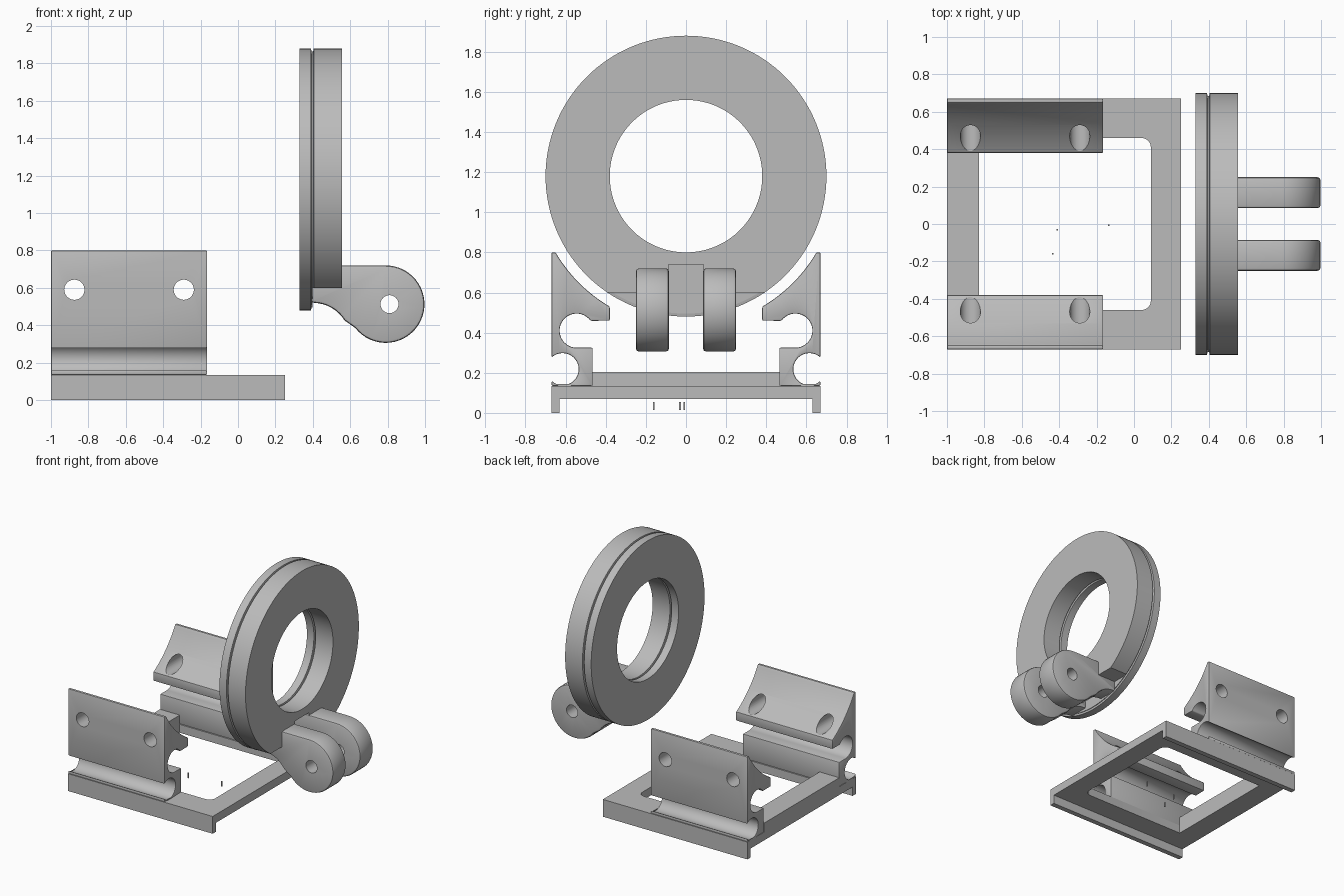
import bpy, bmesh
from math import cos, sin, pi, radians, atan2

cube = bpy.data.objects.get("Cube")
if cube:
    bpy.data.objects.remove(cube, do_unlink=True)

grey = bpy.data.materials.new("plain grey")
grey.use_nodes = True
COLOUR = (0.5, 0.5, 0.5, 1)
grey.diffuse_color = COLOUR
grey.node_tree.nodes["Principled BSDF"].inputs["Base Color"].default_value = COLOUR


def arc(cx, cy, r, start, end, n=16):
    """Points on an arc, angles in degrees."""
    angles = [radians(start + (end - start) * i / n) for i in range(n + 1)]
    return [(cx + r * cos(a), cy + r * sin(a)) for a in angles]


def make_object(name, bm):
    bmesh.ops.recalc_face_normals(bm, faces=bm.faces)
    mesh = bpy.data.meshes.new(name)
    bm.to_mesh(mesh)
    bm.free()
    mesh.materials.append(grey)
    obj = bpy.data.objects.new(name, mesh)
    bpy.context.collection.objects.link(obj)
    return obj


def prism(name, points, axis, low, high):
    """Extrude a 2D outline along axis x, y or z."""
    place = {"x": lambda a, b, d: (d, a, b),
             "y": lambda a, b, d: (a, d, b),
             "z": lambda a, b, d: (a, b, d)}[axis]
    bm = bmesh.new()
    ends = [[bm.verts.new(place(a, b, d)) for a, b in points] for d in (low, high)]
    for end in ends:
        bm.faces.new(end)
    for i in range(len(points)):
        j = (i + 1) % len(points)
        bm.faces.new((ends[0][i], ends[0][j], ends[1][j], ends[1][i]))
    return make_object(name, bm)


def box(name, x, y, z):
    return prism(name, [(x[0], y[0]), (x[1], y[0]), (x[1], y[1]), (x[0], y[1])], "z", *z)


def rod(name, cx, cz, r, low, high):
    return prism(name, arc(cx, cz, r, 0, 348.75, 31), "y", low, high)


def finish(obj, cutters=(), bevel=0):
    """Bevel, cut, bake the modifiers and smooth the curved faces."""
    if bevel:
        mod = obj.modifiers.new("Bevel", "BEVEL")
        mod.width, mod.segments, mod.angle_limit = bevel, 2, radians(40)
    for cutter in cutters:
        mod = obj.modifiers.new("Cut", "BOOLEAN")
        mod.operation, mod.solver, mod.object = "DIFFERENCE", "EXACT", cutter
    bpy.context.view_layer.update()
    deps = bpy.context.evaluated_depsgraph_get()
    mesh = bpy.data.meshes.new_from_object(obj.evaluated_get(deps))
    obj.modifiers.clear()
    obj.data = mesh
    for poly in mesh.polygons:
        poly.use_smooth = True
    mesh.set_sharp_from_angle(angle=radians(30))
    for cutter in cutters:
        bpy.data.objects.remove(cutter, do_unlink=True)


# Base frame with a window that has two rounded corners
frame = box("base_frame", (-1, 0.25), (-0.67, 0.67), (0.07, 0.135))
window = prism("window_cutter",
               [(-0.83, 0.46), (-0.83, -0.46)] + arc(0.04, -0.41, 0.05, -90, 0, 8)
               + arc(0.04, 0.41, 0.05, 0, 90, 8), "z", 0, 0.3)
finish(frame, [window])
box("raised_end_bar", (-1, -0.83), (-0.465, 0.465), (0.135, 0.205))

# Clamp walls: concave top, inward upper channel, outward lower channel
arc_start = degrees_start = atan2(0.8 - 1.18, 0.65) * 180 / pi
arc_end = atan2(0.53 - 1.18, 0.38) * 180 / pi
wall = ([(0.67, 0.8)] + arc(0, 1.18, 0.753, arc_start, arc_end, 20)
        + [(0.38, 0.46)] + arc(0.545, 0.41, 0.085, 145, -90, 24)
        + [(0.465, 0.325), (0.465, 0.135), (0.67, 0.135)]
        + arc(0.615, 0.218, 0.08, 313, 47, 24))
for side, label in ((1, "back"), (-1, "front")):
    clamp = prism(label + "_clamp_wall", [(side * y, z) for y, z in wall], "x", -1, -0.165)
    holes = [rod("screw_cutter", x, 0.59, 0.054, -1, 1) for x in (-0.875, -0.29)]
    finish(clamp, holes, 0.006)
    box(label + "_bottom_lip", (-1, 0.25), sorted((side * 0.63, side * 0.67)), (0, 0.07))

# Ring turned around the x axis, with a fine groove inside and out
profile = [(0.33, 0.38), (0.33, 0.70), (0.39, 0.70), (0.393, 0.685), (0.402, 0.685),
           (0.405, 0.70), (0.555, 0.70), (0.555, 0.38), (0.405, 0.38), (0.402, 0.395),
           (0.393, 0.395), (0.39, 0.38)]
bm = bmesh.new()
SEGMENTS = 128
loops = [[bm.verts.new((x, r * cos(2 * pi * i / SEGMENTS), 1.18 + r * sin(2 * pi * i / SEGMENTS)))
          for x, r in profile] for i in range(SEGMENTS)]
for i, loop in enumerate(loops):
    following = loops[(i + 1) % SEGMENTS]
    for j in range(len(profile)):
        k = (j + 1) % len(profile)
        bm.faces.new((loop[j], loop[k], following[k], following[j]))
ring = make_object("ring", bm)
finish(ring, [box("flat_cutter", (0.398, 0.8), (-0.8, 0.8), (0.3, 0.6)),
              box("slot_cutter", (0.398, 0.8), (-0.086, 0.086), (0.4, 0.74))])

# Pair of hinge lugs with a pin hole
lug = ([(0.392, 0.72), (0.392, 0.52)] + arc(0.40, 0.32, 0.20, 88, 32, 8)
       + arc(0.79, 0.513, 0.207, 218, 450, 32))
for side, label in ((1, "back"), (-1, "front")):
    low, high = sorted((side * 0.085, side * 0.25))
    hinge = prism(label + "_hinge_lug", lug, "y", low, high)
    finish(hinge, [rod("pin_cutter", 0.81, 0.513, 0.048, -1, 1)], 0.018)

# Tiny loose pins under the window
for i, (x, y) in enumerate([(-0.41, -0.03), (-0.135, -0.008), (-0.435, -0.16)]):
    box("tiny_pin_%d" % (i + 1), (x - 0.004, x + 0.004), (y - 0.004, y + 0.004), (0.015, 0.055))
